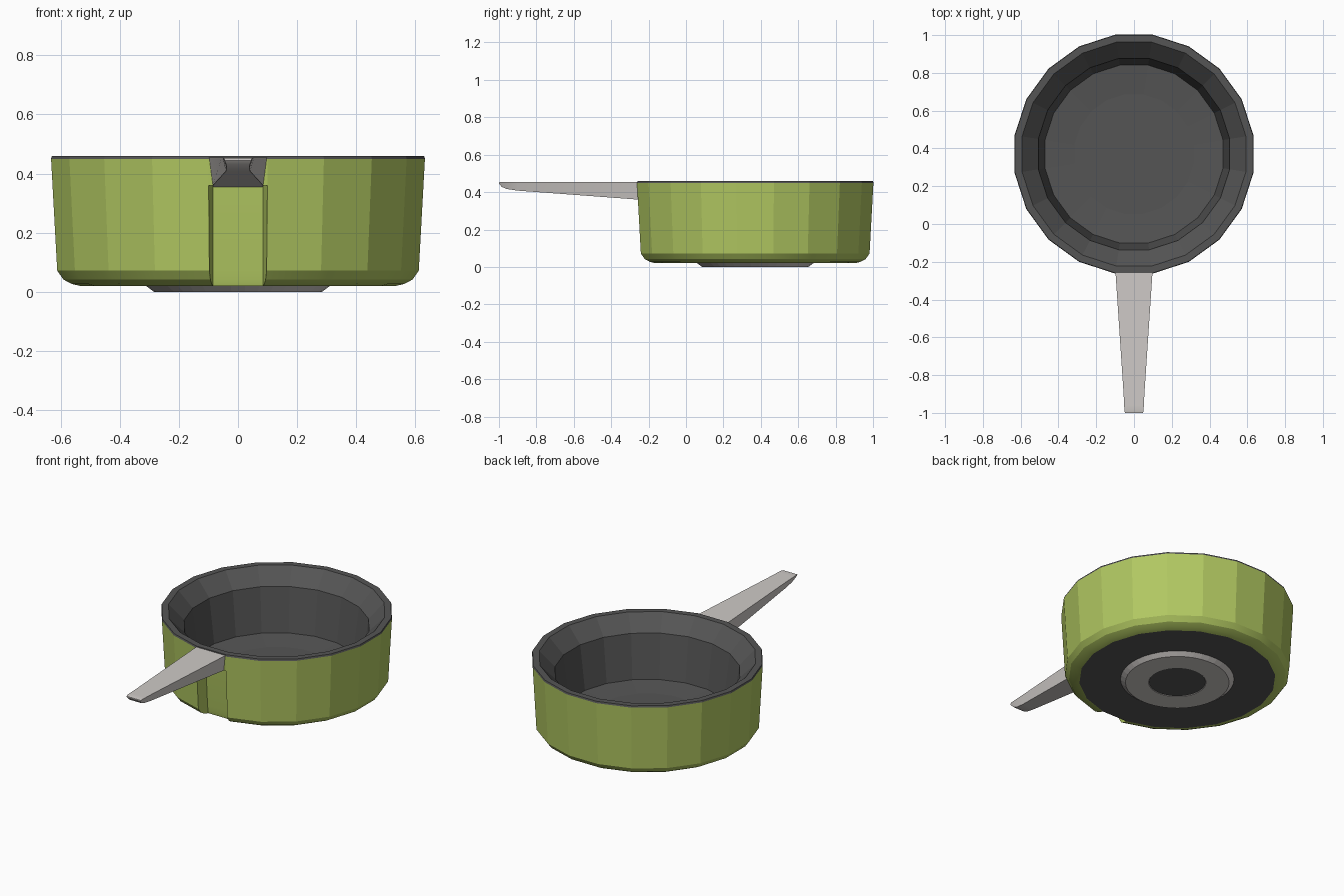
import bpy, bmesh, math

if "Cube" in bpy.data.objects:
    bpy.data.objects.remove(bpy.data.objects["Cube"])

CY, N = 0.37, 20          # pan centre and number of sides


def material(name, rgb):
    m = bpy.data.materials.new(name)
    m.diffuse_color = (*rgb, 1)
    m.use_nodes = True
    m.node_tree.nodes["Principled BSDF"].inputs["Base Color"].default_value = m.diffuse_color
    return m


GREEN = material("olive green", (0.44, 0.575, 0.12))
DARK = material("dark grey", (0.09, 0.09, 0.09))
METAL = material("light metal", (0.62, 0.59, 0.57))


def finish(bm, name, mats, angle=0):
    me = bpy.data.meshes.new(name)
    bm.to_mesh(me)
    bm.free()
    for m in mats:
        me.materials.append(m)
    ob = bpy.data.objects.new(name, me)
    bpy.context.collection.objects.link(ob)
    if angle:
        bpy.ops.object.select_all(action='DESELECT')
        ob.select_set(True)
        bpy.context.view_layer.objects.active = ob
        bpy.ops.object.shade_smooth_by_angle(angle=math.radians(angle))
    return ob


def lathe(profile, sides=N, skip_last=0):
    """Turn (radius, z) points; the last sector faces the front and can be left open."""
    bm = bmesh.new()
    rings = []
    for r, z in profile:
        ring = []
        for k in range(sides):
            a = math.radians(-90) + 2 * math.pi * (k + 0.5) / sides
            ring.append(bm.verts.new((r * math.cos(a), CY + r * math.sin(a), z)))
        rings.append(ring)
    for j, (a, b) in enumerate(zip(rings, rings[1:])):
        for k in range(sides):
            if k == sides - 1 and j < skip_last:
                continue
            n = (k + 1) % sides
            bm.faces.new((a[k], a[n], b[n], b[k]))
    return bm, rings


# Green outer shell, with a recess below the handle
shell = [(0.54, 0.02), (0.57, 0.027), (0.598, 0.042), (0.619, 0.072),
         (0.635, 0.36), (0.64, 0.45)]
bm, rings = lathe(shell, skip_last=4)
depth = [0.534, 0.536, 0.538, 0.542, 0.56]
back = [[bm.verts.new((s * 0.084, CY - d, z)) for s in (-1, 1)]
        for d, (r, z) in zip(depth, shell)]
for j in range(4):
    lo = [rings[j][-1], *back[j], rings[j][0]]
    hi = [rings[j + 1][-1], *back[j + 1], rings[j + 1][0]]
    for i in range(3):
        bm.faces.new((lo[i], lo[i + 1], hi[i + 1], hi[i]))
finish(bm, "outer_shell", [GREEN], 17)

# Dark rim and bowl lining
bm, rings = lathe([(0.64, 0.45), (0.637, 0.46), (0.60, 0.46), (0.513, 0.37),
                   (0.477, 0.105), (0.32, 0.092)])
bm.faces.new(rings[-1])
finish(bm, "rim_and_lining", [DARK])

# Dark underside
bm, rings = lathe([(0.28, 0.02), (0.54, 0.02)])
bm.faces.new(rings[0][::-1])
finish(bm, "underside", [DARK])

# Metal base plate with dark centre
bm, rings = lathe([(0.155, 0.003), (0.158, 0), (0.285, 0), (0.312, 0.02)], 40)
bm.faces.new(rings[0][::-1]).material_index = 1
finish(bm, "base_plate", [METAL, DARK])

# Tapered handle: y, half width top, half width bottom, top z, bottom z
sections = [(-0.185, 0.094, 0.085, 0.40, 0.355), (-0.255, 0.098, 0.085, 0.455, 0.36),
            (-0.90, 0.055, 0.041, 0.455, 0.408), (-0.96, 0.052, 0.038, 0.455, 0.417),
            (-0.985, 0.051, 0.039, 0.455, 0.428), (-1.0, 0.048, 0.045, 0.452, 0.445)]
bm = bmesh.new()
loops = [[bm.verts.new(p) for p in ((-t, y, zt), (t, y, zt), (b, y, zb), (-b, y, zb))]
         for y, t, b, zt, zb in sections]
for a, b in zip(loops, loops[1:]):
    for i in range(4):
        n = (i + 1) % 4
        bm.faces.new((a[i], a[n], b[n], b[i]))
bm.faces.new(loops[0])
bm.faces.new(loops[-1])
bmesh.ops.recalc_face_normals(bm, faces=bm.faces)
finish(bm, "handle", [METAL], 30)
